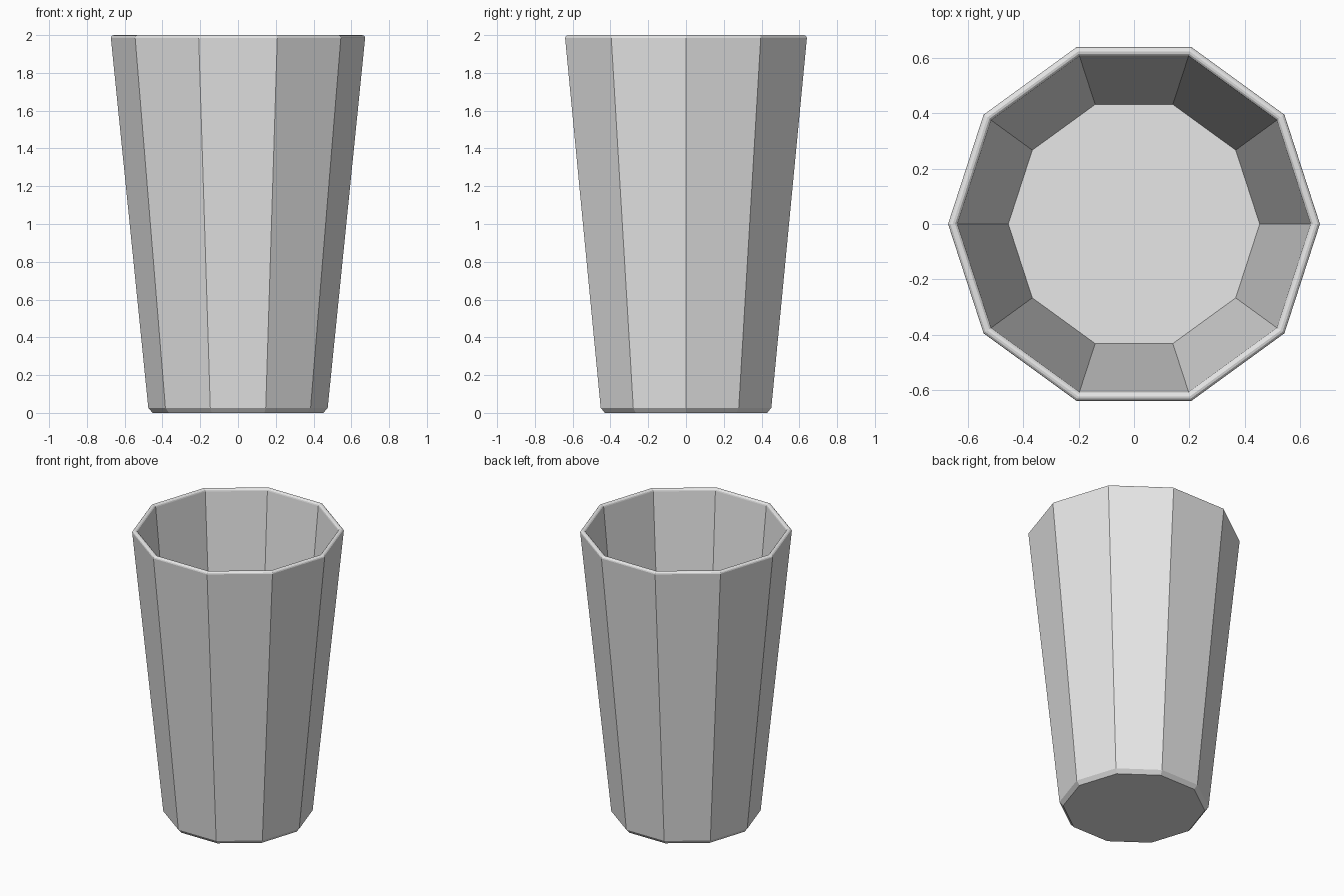
import bpy
import bmesh
from math import sin, cos, pi

SIDES = 10
RIM_STEPS = 6

cube = bpy.data.objects.get("Cube")
if cube:
    bpy.data.objects.remove(cube, do_unlink=True)

# Pale grey cup material
grey = bpy.data.materials.new("pale grey")
grey.use_nodes = True
colour = (0.8, 0.8, 0.8, 1.0)
grey.diffuse_color = colour
grey.node_tree.nodes["Principled BSDF"].inputs["Base Color"].default_value = colour

# Profile (radius, height): chamfered foot, rounded rim, inner floor
profile = [(0.452, 0.0), (0.475, 0.027)]
for i in range(RIM_STEPS + 1):
    a = pi * i / RIM_STEPS
    profile.append((0.656 + 0.017 * cos(a), 1.985 + 0.015 * sin(a)))
profile.append((0.455, 0.05))


def add_ring(bm, radius, height):
    """Ten-sided ring with a corner on the x axis."""
    return [bm.verts.new((radius * cos(2 * pi * k / SIDES),
                          radius * sin(2 * pi * k / SIDES), height))
            for k in range(SIDES)]


# Cup shell: bridge the rings, then cap the foot and the inner floor
bm = bmesh.new()
rings = [add_ring(bm, r, z) for r, z in profile]
for low, high in zip(rings, rings[1:]):
    for k in range(SIDES):
        n = (k + 1) % SIDES
        bm.faces.new((low[k], low[n], high[n], high[k]))
bm.faces.new(list(reversed(rings[0])))
bm.faces.new(rings[-1])
bmesh.ops.recalc_face_normals(bm, faces=bm.faces)

mesh = bpy.data.meshes.new("cup")
bm.to_mesh(mesh)
bm.free()
mesh.materials.append(grey)
cup = bpy.data.objects.new("cup", mesh)
bpy.context.scene.collection.objects.link(cup)
